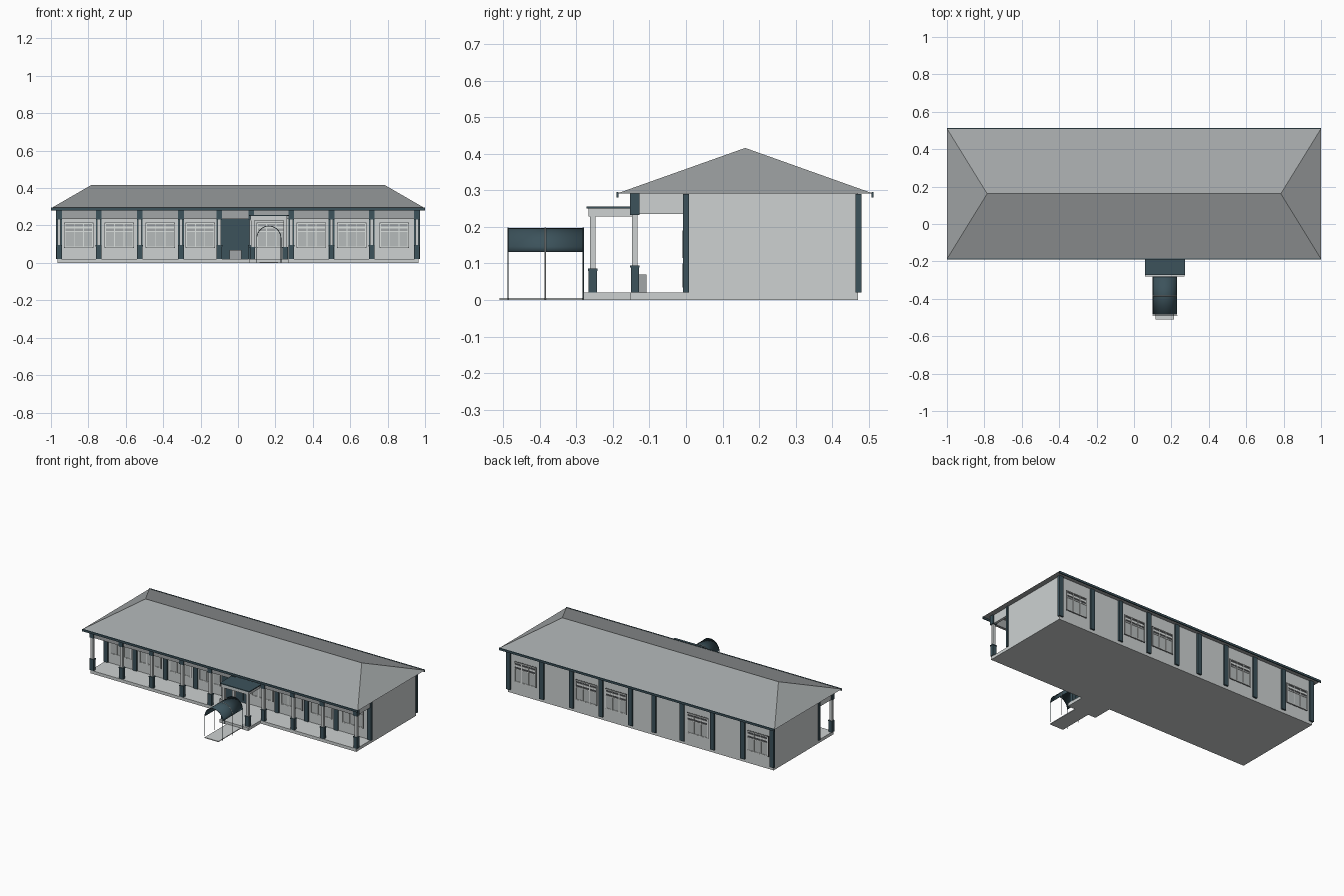
import bpy, bmesh, math

cube = bpy.data.objects.get("Cube")
if cube:
    bpy.data.objects.remove(cube, do_unlink=True)


def material(name, r, g, b):
    m = bpy.data.materials.new(name)
    m.use_nodes = True
    m.diffuse_color = (r, g, b, 1)
    m.node_tree.nodes["Principled BSDF"].inputs["Base Color"].default_value = (r, g, b, 1)
    return m


WALL = material("pale grey wall", .61, .64, .64)
SLATE = material("dark slate", .045, .085, .105)
ROOF = material("mid grey roof", .36, .38, .385)
GLASS = material("window grey", .47, .50, .50)
FRAME = material("white frame", .72, .75, .74)
SHADE = material("charcoal pane", .07, .075, .08)


def finish(name, bm, mat):
    bmesh.ops.recalc_face_normals(bm, faces=bm.faces)
    mesh = bpy.data.meshes.new(name)
    bm.to_mesh(mesh)
    bm.free()
    mesh.materials.append(mat)
    obj = bpy.data.objects.new(name, mesh)
    bpy.context.collection.objects.link(obj)
    return obj


def boxes(name, mat, *ranges):
    """One object from boxes, each given as (x range, y range, z range)."""
    bm = bmesh.new()
    for spans in ranges:
        verts = bmesh.ops.create_cube(bm, size=1)["verts"]
        for v in verts:
            v.co = [s[0] + (c + .5) * (s[1] - s[0]) for c, s in zip(v.co, spans)]
    return finish(name, bm, mat)


def around(c, half):
    return (c - half, c + half)


# Floor slabs, main block and entrance path
boxes("floor_slab", WALL, ((-.965, .965), (-.152, .47), (0, .02)))
boxes("main_walls", WALL, ((-.965, .965), (0, .47), (.02, .291)))
boxes("porch_slab", WALL, ((.06, .27), (-.28, -.152), (0, .02)))
boxes("entrance_path", WALL, ((.115, .215), (-.51, -.28), (0, .005)))

# Hipped roof with a closed underside
bm = bmesh.new()
eaves = [bm.verts.new((x, y, .292)) for x, y in ((-1, -.187), (1, -.187), (1, .51), (-1, .51))]
ridge = [bm.verts.new((x, .162, .416)) for x in (-.785, .785)]
a, b, c, d = eaves
for face in ((a, b, ridge[1], ridge[0]), (b, c, ridge[1]),
             (c, d, ridge[0], ridge[1]), (d, a, ridge[0]), (d, c, b, a)):
    bm.faces.new(face)
finish("hipped_roof", bm, ROOF)
for side, y in (("front", -.187), ("back", .51)):
    boxes(side + "_gutter", SLATE, ((-1, 1), around(y, .003), (.281, .295)))

# Bay lines shared by veranda columns and wall pilasters
bays = (-.957, -.745, -.525, -.305, -.1, .07, .285, .5, .715, .957)
for side, y in (("front", 0), ("back", .472)):
    boxes(side + "_pilasters", SLATE,
          *[(around(x, .015), around(y, .008), (.02, .29)) for x in bays])


def columns(name, xs, y, base_top, top):
    boxes(name + "_bases", SLATE,
          *[(around(x, .014), around(y, .011), (.02, base_top)) for x in xs],
          *[(around(x, .016), around(y, .013), (base_top - .006, base_top)) for x in xs])
    boxes(name + "_shafts", WALL,
          *[(around(x, .009), around(y, .008), (base_top, top)) for x in xs])


# Veranda columns and header beams
columns("veranda_column", bays, -.14, .095, .235)
boxes("column_heads", SLATE, *[(around(x, .015), (-.153, -.127), (.233, .291)) for x in bays])
boxes("veranda_header", ROOF, ((-.957, .957), (-.147, -.13), (.235, .291)))
boxes("veranda_end_beams", WALL,
      *[(around(x, .008), (-.13, 0), (.235, .291)) for x in (-.957, .957)])

# Entrance porch
columns("porch_column", (.078, .252), -.255, .086, .23)
boxes("porch_beam", WALL, ((.067, .263), (-.266, -.147), (.228, .25)))
boxes("porch_roof", SLATE, ((.058, .272), (-.272, -.147), (.25, .256)))

# Barrel canopy sheet
RADIUS, CENTRE, SPRING, STEPS = .065, .165, .132, 14


def arch(r, y):
    return [(CENTRE - r * math.cos(math.pi * i / STEPS), y,
             SPRING + r * math.sin(math.pi * i / STEPS)) for i in range(STEPS + 1)]


bm = bmesh.new()
front, back = ([bm.verts.new(p) for p in arch(RADIUS, y)] for y in (-.485, -.28))
for i in range(STEPS):
    bm.faces.new((front[i], front[i + 1], back[i + 1], back[i]))
sheet = finish("barrel_canopy", bm, SLATE)
thick = sheet.modifiers.new("thickness", "SOLIDIFY")
thick.thickness = .002
for polygon in sheet.data.polygons:
    polygon.use_smooth = True

# Canopy hoops with their legs
for label, y, mat in (("front", -.487, SLATE), ("middle", -.385, WALL), ("back", -.281, SLATE)):
    curve = bpy.data.curves.new(label + "_canopy_hoop", "CURVE")
    curve.dimensions = "3D"
    curve.bevel_depth = .0018
    curve.bevel_resolution = 1
    path = [(CENTRE - RADIUS, y, .002)] + arch(RADIUS, y) + [(CENTRE + RADIUS, y, .002)]
    spline = curve.splines.new("POLY")
    spline.points.add(len(path) - 1)
    for point, co in zip(spline.points, path):
        point.co = (*co, 1)
    curve.materials.append(mat)
    hoop = bpy.data.objects.new(label + "_canopy_hoop", curve)
    bpy.context.collection.objects.link(hoop)


def window(name, x, wall_y, out, transom):
    """Three-light window; out is the outward y direction."""
    def layer(depth):
        return tuple(sorted((wall_y, wall_y + out * depth)))
    half, low, mid, top = .074, .085, .168, .21
    boxes(name + "_panes", GLASS, (around(x, half), layer(.003), (low, mid)))
    boxes(name + "_transom", transom, (around(x, half), layer(.003), (mid, top)))
    bars = [(around(x + k * half / 3, .0025), layer(.006), (low, top)) for k in (-3, -1, 1, 3)]
    bars += [(around(x, half), layer(.006), around(z, .0025)) for z in (low, mid, top)]
    bars += [(around(x, half), layer(.005), around((mid + top) / 2, .006))]
    boxes(name + "_frame", FRAME, *bars)
    # Thin dark outline behind the frame
    boxes(name + "_surround", SHADE, (around(x, half + .005), layer(.002), (low - .005, top + .005)))


# Windows: every front bay but the entrance, and five bays at the back
for i, (left, right) in enumerate(zip(bays, bays[1:])):
    middle = (left + right) / 2
    if i != 4:
        window(f"front_window_{i}", middle, 0, -1, ROOF)
    if i in (0, 2, 5, 6, 8):
        window(f"back_window_{i}", middle, .47, 1, SHADE)

# Entrance doors with panels and a low bench in front
boxes("entrance_doors", SLATE, ((-.085, .056), (-.006, 0), (.02, .235)))
boxes("door_panels", SLATE, *[(around(x, .024), (-.009, -.006), z)
                              for x in (-.048, .019) for z in ((.035, .1), (.115, .19))])
boxes("veranda_bench", ROOF, ((-.045, .02), (-.128, -.108), (.02, .07)))
